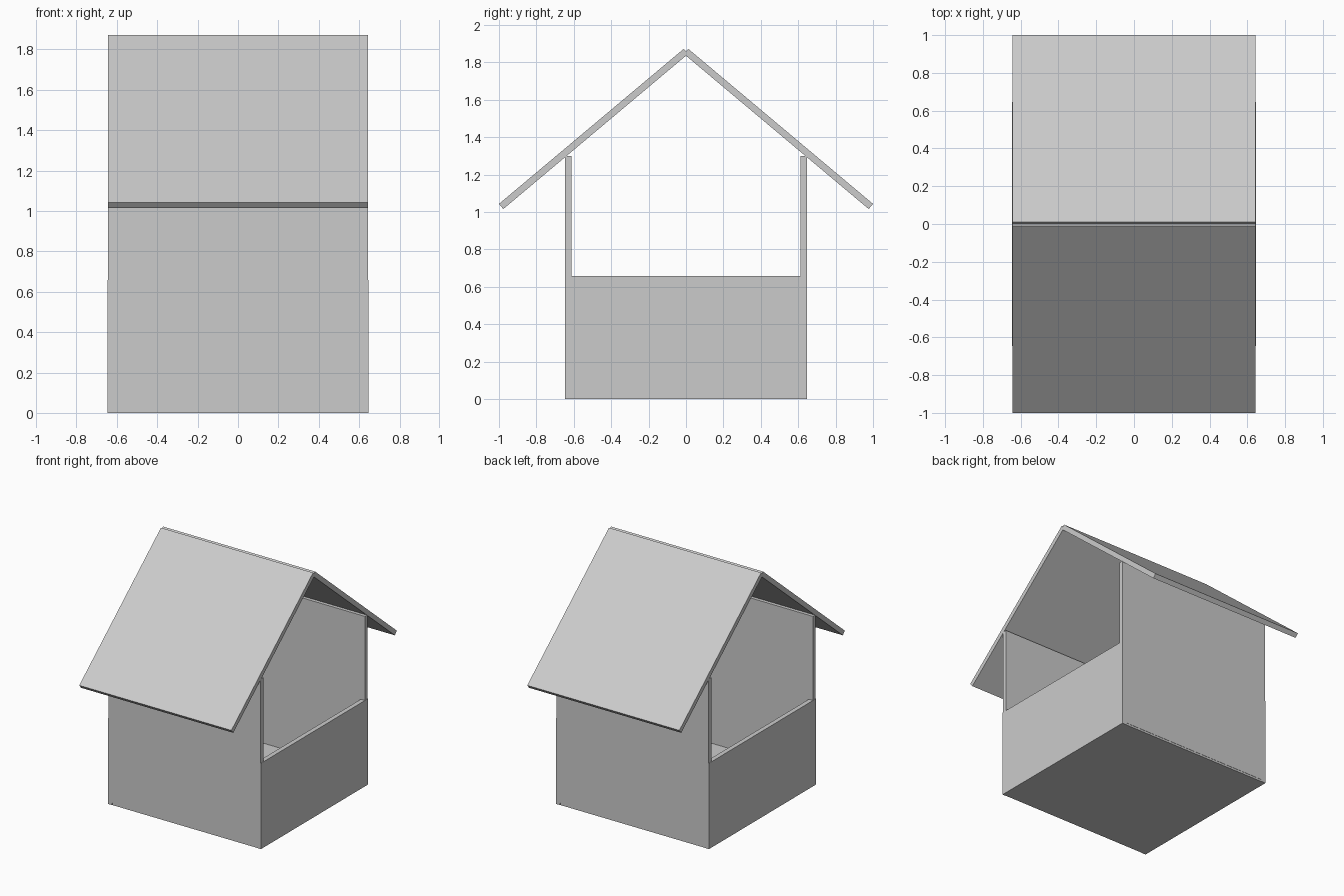
import bpy, bmesh, math
from mathutils import Vector

if "Cube" in bpy.data.objects:
    bpy.data.objects.remove(bpy.data.objects["Cube"])

def prism(name, profile, half_x, center_x=0.0):
    """Extrude a closed (y, z) profile along x."""
    bm = bmesh.new()
    face = bm.faces.new([bm.verts.new((center_x - half_x, y, z)) for y, z in profile])
    ext = bmesh.ops.extrude_face_region(bm, geom=[face])
    moved = [g for g in ext["geom"] if isinstance(g, bmesh.types.BMVert)]
    bmesh.ops.translate(bm, verts=moved, vec=(2 * half_x, 0, 0))
    bmesh.ops.recalc_face_normals(bm, faces=bm.faces)
    mesh = bpy.data.meshes.new(name)
    bm.to_mesh(mesh)
    bm.free()
    obj = bpy.data.objects.new(name, mesh)
    bpy.context.collection.objects.link(obj)
    return obj

def rect(y0, y1, z0, z1):
    return [(y0, z0), (y1, z0), (y1, z1), (y0, z1)]

OUT = 0.647      # outer half width of the box
T = 0.035        # board thickness
PITCH = math.radians(40)

# Floor board set between the walls
prism("floor", rect(-0.645, 0.645, 0.0, 0.10), OUT - T)

# Low side walls
for label, s in (("left", -1), ("right", 1)):
    prism(label + "_low_wall", rect(-OUT, OUT, 0.0, 0.657), T / 2, s * (OUT - T / 2))

# Tall front and back walls, and the sloping roof boards
slope = Vector((math.cos(PITCH), math.sin(PITCH)))
normal = Vector((-math.sin(PITCH), math.cos(PITCH)))
eave = Vector((-1.0, 1.043))
ridge = eave + slope * 1.29
board = [eave, ridge, ridge - normal * 0.036, eave - normal * 0.036]
for label, s in (("front", 1), ("back", -1)):
    prism(label + "_wall", rect(-OUT * s, -(OUT - T) * s, 0.015, 1.30), 0.645)
    prism(label + "_roof_board", [(p.x * s, p.y) for p in board], 0.644)
